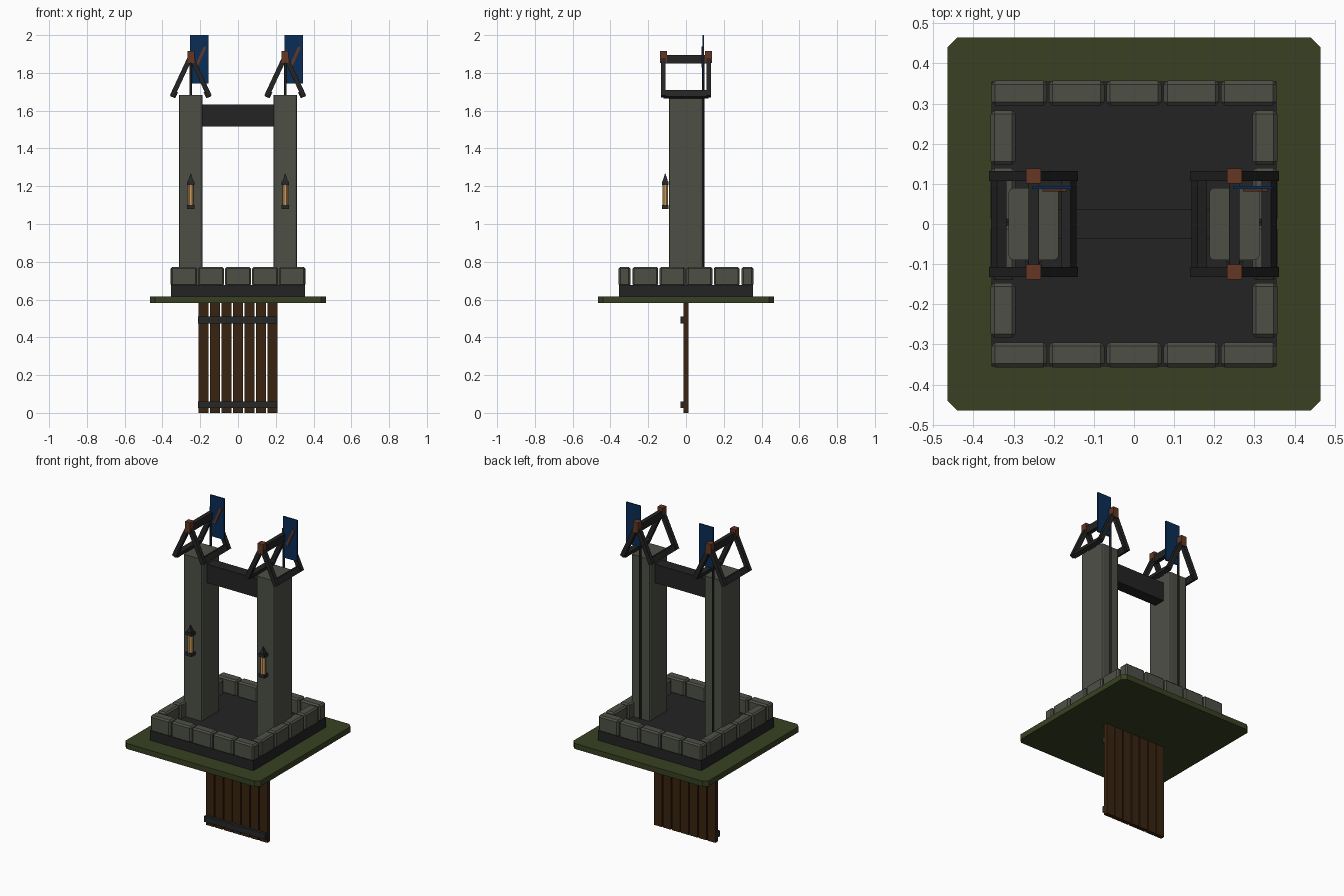
import bpy, bmesh, math
from mathutils import Matrix, Vector

if "Cube" in bpy.data.objects:
    bpy.data.objects.remove(bpy.data.objects["Cube"])


def mat(name, r, g, b):
    m = bpy.data.materials.new(name)
    m.diffuse_color = (r, g, b, 1)
    m.use_nodes = True
    m.node_tree.nodes["Principled BSDF"].inputs["Base Color"].default_value = m.diffuse_color
    return m


STONE = mat("grey stone", 0.075, 0.08, 0.062)
DARK = mat("dark timber", 0.017, 0.017, 0.017)
IRON = mat("black iron", 0.019, 0.021, 0.022)
GRASS = mat("grass green", 0.04, 0.053, 0.016)
WOOD = mat("brown planks", 0.04, 0.0175, 0.005)
RUST = mat("rust brown", 0.13, 0.038, 0.017)
BLUE = mat("banner blue", 0.003, 0.027, 0.095)
GLOW = mat("lantern amber", 0.62, 0.33, 0.11)


def finish(bm, name, m):
    me = bpy.data.meshes.new(name)
    bm.to_mesh(me)
    bm.free()
    me.materials.append(m)
    ob = bpy.data.objects.new(name, me)
    bpy.context.collection.objects.link(ob)
    return ob


def box(name, m, x, y, z, bevel=0, vertical_only=False, segs=1, tilt=0):
    """Box from (min, max) ranges, optionally bevelled and tilted about y."""
    c = Vector((sum(x) / 2, sum(y) / 2, sum(z) / 2))
    bm = bmesh.new()
    bmesh.ops.create_cube(bm, size=1)
    bmesh.ops.scale(bm, verts=bm.verts, vec=(x[1] - x[0], y[1] - y[0], z[1] - z[0]))
    if bevel:
        edges = [e for e in bm.edges if not vertical_only
                 or abs(e.verts[0].co.z - e.verts[1].co.z) > 1e-4]
        bmesh.ops.bevel(bm, geom=edges, offset=bevel, segments=segs,
                        profile=0.5, affect='EDGES')
    bm.transform(Matrix.Translation(c) @ Matrix.Rotation(tilt, 4, 'Y'))
    return finish(bm, name, m)


def cone(name, m, x, y, z, r1, r2, sides):
    bm = bmesh.new()
    bmesh.ops.create_cone(bm, cap_ends=True, segments=sides, radius1=r1,
                          radius2=r2, depth=z[1] - z[0])
    bm.transform(Matrix.Translation((x, y, sum(z) / 2))
                 @ Matrix.Rotation(math.pi / sides, 4, 'Z'))
    return finish(bm, name, m)


def around(c, w):
    return (c - w / 2, c + w / 2)


# Grass plate and dark foundation
box("grass_plate", GRASS, (-.465, .465), (-.465, .465), (.583, .617), .025, True)
box("foundation", DARK, (-.355, .355), (-.355, .355), (.612, .678))

# Ring of kerb stones: five front and back, four each side
for s, side in ((-1, "front"), (1, "back")):
    for i in range(5):
        box(f"kerb_stone_{side}_{i}", STONE, around((i - 2) * .143, .138),
            around(s * .326, .062), (.672, .773), .009)
for s, side in ((-1, "left"), (1, "right")):
    for i in range(4):
        box(f"kerb_stone_{side}_{i}", STONE, around(s * .326, .062),
            around((i - 1.5) * .1435, .136), (.672, .773), .009)

# Beam between the towers
box("cross_beam", DARK, (-.2, .2), (-.036, .036), (1.517, 1.633))

A = math.radians(25)
for s, side in ((-1, "left"), (1, "right")):
    cx = s * .25
    # Stone tower
    box(f"tower_{side}", STONE, around(cx, .125), (-.09, .09), (.67, 1.683),
        .012, True, 2)

    # Open gable frame: ridge, rafters, eaves and end blocks
    box(f"ridge_{side}", DARK, around(cx, .026), (-.12, .12), (1.85, 1.895))
    for e, end in ((-1, "front"), (1, "back")):
        y = e * .12
        box(f"ridge_block_{side}_{end}", RUST, around(cx, .037),
            around(y, .037), (1.852, 1.916))
        for k, way in ((-1, "west"), (1, "east")):
            length = .235
            mx = cx + k * math.sin(A) * length / 2
            mz = 1.888 - math.cos(A) * length / 2
            box(f"rafter_{side}_{end}_{way}", DARK, around(mx, .026),
                around(y, .025), around(mz, length), tilt=-k * A)
    for k, way in ((-1, "west"), (1, "east")):
        box(f"eave_{side}_{way}", DARK, around(cx + k * .087, .026),
            (-.12, .12), around(1.687, .036), tilt=-k * A)

    # Pole up the back of the tower, with a striped banner
    cone(f"banner_pole_{side}", IRON, cx, .091, (.67, 1.88), .0075, .0075, 8)
    box(f"banner_{side}", BLUE, (cx - .003, cx + .094), (.087, .095), (1.745, 2.0))
    box(f"banner_stripe_{side}", RUST, around(cx + .052, .015), (.081, .087),
        around(1.885, .115), tilt=math.radians(24))

    # Hanging lantern on the front face
    ly = -.11
    box(f"lantern_base_{side}", IRON, around(cx, .042), around(ly, .036), (1.08, 1.1))
    cone(f"lantern_glass_{side}", GLOW, cx, ly, (1.1, 1.208), .017, .017, 8)
    box(f"lantern_cap_{side}", IRON, around(cx, .042), around(ly, .036), (1.207, 1.226))
    cone(f"lantern_tip_{side}", IRON, cx, ly, (1.226, 1.267), .02, .002, 4)

# Plank gate hanging below the plate, with iron straps on the front
for i in range(7):
    box(f"gate_plank_{i}", WOOD, around((i - 3) * .061, .0545), (-.013, .013), (0, .6))
for i, z in enumerate((.043, .492)):
    box(f"gate_strap_{i}", IRON, (-.211, .207), (-.03, -.01), around(z, .036))
